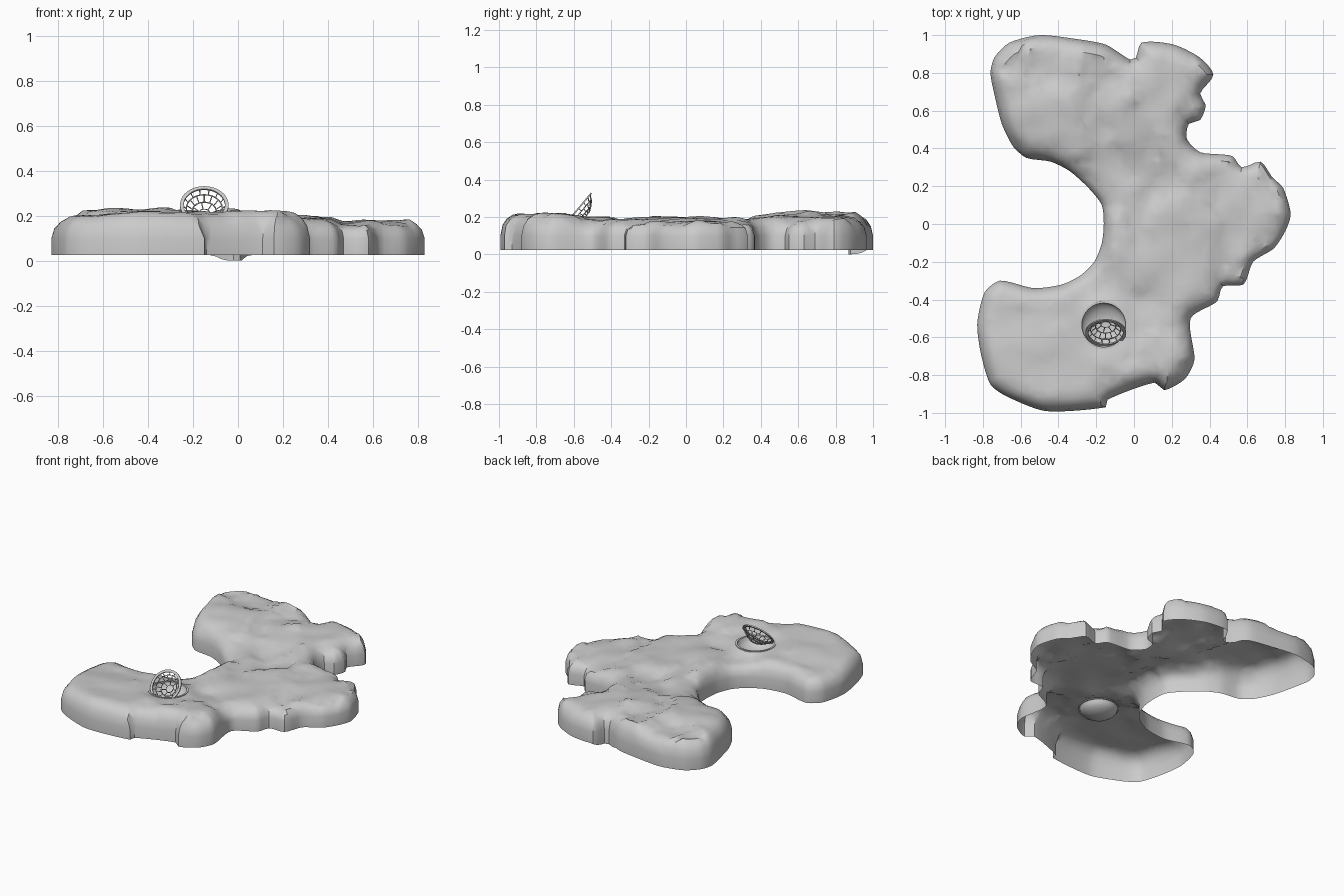
import bpy, bmesh, math, random
from mathutils import Vector, Matrix, noise
from mathutils.geometry import delaunay_2d_cdt

cube = bpy.data.objects.get("Cube")
if cube:
    bpy.data.objects.remove(cube)
random.seed(4)


def make_material(name, colour):
    mat = bpy.data.materials.new(name)
    mat.use_nodes = True
    mat.diffuse_color = colour
    mat.node_tree.nodes["Principled BSDF"].inputs["Base Color"].default_value = colour
    return mat


stone = make_material("stone grey", (0.6, 0.6, 0.6, 1))


def add_object(name, bm, angle=35):
    mesh = bpy.data.meshes.new(name)
    bm.to_mesh(mesh)
    bm.free()
    obj = bpy.data.objects.new(name, mesh)
    bpy.context.collection.objects.link(obj)
    mesh.materials.append(stone)
    bpy.ops.object.select_all(action='DESELECT')
    obj.select_set(True)
    bpy.context.view_layer.objects.active = obj
    bpy.ops.object.shade_smooth_by_angle(angle=math.radians(angle))
    return obj


# Plan outline in hundredths, counter-clockwise from the right-hand tip
OUTLINE = [
    (83, 5), (79, 19), (73, 25), (67, 33), (57, 30), (52, 36), (35, 38),
    (28, 45), (29, 53), (35, 55), (38, 63), (35, 69), (42, 79), (35, 88),
    (21, 95), (4, 96), (1, 88), (-2, 87), (-15, 95), (-31, 98), (-50, 100),
    (-66, 96), (-74, 88), (-76, 80), (-74, 69), (-70, 53), (-64, 41),
    (-57, 35), (-44, 33), (-34, 28), (-24, 19), (-17, 10), (-16, 0),
    (-17, -10), (-21, -20), (-28, -27), (-38, -32), (-53, -34), (-71, -30),
    (-79, -36), (-83, -53), (-81, -69), (-76, -85), (-68, -91), (-47, -99),
    (-15, -97), (-14, -93), (11, -84), (16, -88), (27, -82), (32, -72),
    (30, -50), (44, -41), (47, -33), (58, -32), (63, -20), (74, -13), (80, -4)]
DRAIN = Vector((-0.16, -0.535))
DRAIN_R = 0.122
NOTCH = Vector((-0.02, 0.9))
BASE, SHOULDER = 0.025, 0.1


def smooth_loop(points, step):
    """Cardinal spline through a closed loop, sampled about every step."""
    out, n = [], len(points)
    for i in range(n):
        a, b, c, d = (points[(i + k) % n] for k in (-1, 0, 1, 2))
        length = (c - b).length
        m0 = (c - a).normalized() * length * 0.7
        m1 = (d - b).normalized() * length * 0.7
        count = max(1, round(length / step))
        for k in range(count):
            t = k / count
            h = t * t * (3 - 2 * t)
            out.append(b * (1 - h) + c * h + m0 * t * (1 - t) ** 2 - m1 * t * t * (1 - t))
    return out


loop = smooth_loop([Vector(p) / 100 for p in OUTLINE], 0.03)
count = len(loop)
segments = [(loop[i], loop[(i + 1) % count]) for i in range(count)]


def edge_distance(p):
    best = 9
    for a, b in segments:
        ab = b - a
        t = min(1, max(0, (p - a).dot(ab) / ab.length_squared))
        best = min(best, (p - a - ab * t).length_squared)
    return math.sqrt(best)


def inside(p):
    hit = False
    for a, b in segments:
        if (a.y > p.y) != (b.y > p.y):
            if p.x < a.x + (b.x - a.x) * (p.y - a.y) / (b.y - a.y):
                hit = not hit
    return hit


def ramp(value, low, high):
    t = min(1, max(0, (value - low) / (high - low)))
    return t * t * (3 - 2 * t)


def rock_height(p):
    """Rounded shoulder, broad swells, broken ledges and the drain bowl."""
    q = Vector((p.x, p.y, 0.3))
    calm = 1 - 0.7 * ramp(-p.y, 0.35, 0.5) * ramp(-p.x, -0.1, 0.25)
    top = 0.18 + 0.033 * ramp(abs(p.y + 0.05), 0.3, 0.65)
    top -= 0.012 * ramp(p.x, -0.1, 0.2) + 0.015 * ramp(-p.x, 0.5, 0.8)
    top += 0.022 * (1 - ramp((p - Vector((0.5, 0.1))).length, 0.1, 0.35))
    warp = noise.noise_vector(q * 3) * 0.12
    ledge = noise.noise((q + warp) * 4)
    top += calm * (0.018 * ramp(ledge, 0.04, 0.12) - 0.014 * ramp(-ledge, 0.2, 0.28))
    top += calm * 0.013 * noise.noise(q * 8)
    width = 0.09 + 0.02 * ramp(p.x, 0.1, 0.4)
    f = min(1, edge_distance(p) / width)
    z = SHOULDER + (top - SHOULDER) * math.sqrt(1 - (1 - f) ** 2)
    r = (p - DRAIN).length
    flat = 1 - ramp(r, DRAIN_R, DRAIN_R + 0.06)
    z += (0.2 - z) * flat
    return z - 0.07 * math.sqrt(max(0, 1 - (r / DRAIN_R) ** 2))


# Rock shell: outline, inset rings, drain rings and scattered points
points = list(loop)
for offset in (0.012, 0.035, 0.065):
    for i in range(count):
        tangent = (loop[(i + 1) % count] - loop[i - 1]).normalized()
        p = loop[i] + Vector((-tangent.y, tangent.x)) * offset
        if inside(p) and edge_distance(p) > offset * 0.85:
            points.append(p)
for radius in (0.03, 0.055, 0.08, 0.1, 0.114, DRAIN_R, 0.15):
    for i in range(28):
        a = math.tau * i / 28
        points.append(DRAIN + Vector((math.cos(a), math.sin(a))) * radius)
CELL = 0.038
for i in range(-23, 24):
    for j in range(-27, 28):
        p = Vector((i + random.uniform(-0.35, 0.35), j + random.uniform(-0.35, 0.35))) * CELL
        if (p - DRAIN).length > 0.165 and inside(p) and edge_distance(p) > 0.085:
            points.append(p)

verts, _, faces, *_ = delaunay_2d_cdt(points, [], [list(range(count))], 1, 1e-5)
bm = bmesh.new()
rock_verts = [bm.verts.new((p.x, p.y, rock_height(p))) for p in verts]
for face in faces:
    bm.faces.new([rock_verts[i] for i in face])
bmesh.ops.delete(bm, geom=[v for v in bm.verts if not v.link_faces], context='VERTS')

# Upright skirt, open underneath, with a dip below the rear notch
rim = [e for e in bm.edges if e.is_boundary]
skirt = bmesh.ops.extrude_edge_only(bm, edges=rim)["geom"]
for v in skirt:
    if isinstance(v, bmesh.types.BMVert):
        v.co.z = BASE * ramp((v.co.xy - NOTCH).length, 0.025, 0.11)
bmesh.ops.recalc_face_normals(bm, faces=bm.faces)
if sum(f.normal.z * f.calc_area() for f in bm.faces) < 0:
    bmesh.ops.reverse_faces(bm, faces=bm.faces)
add_object("rock_shell", bm)


def ring(bm, radius, half_width, half_height, matrix, sides=40):
    """Closed band with a rectangular section."""
    section = [(-1, -1), (1, -1), (1, 1), (-1, 1)]
    rows = []
    for i in range(sides):
        a = math.tau * i / sides
        rows.append([bm.verts.new(matrix @ Vector((
            math.cos(a) * (radius + u * half_width),
            math.sin(a) * (radius + u * half_width), w * half_height)))
            for u, w in section])
    for i in range(sides):
        a, b = rows[i], rows[(i + 1) % sides]
        for k in range(4):
            m = (k + 1) % 4
            bm.faces.new((a[k], b[k], b[m], a[m]))
    bmesh.ops.recalc_face_normals(bm, faces=bm.faces)


# Collar around the drain bowl
bm = bmesh.new()
ring(bm, DRAIN_R, 0.006, 0.005, Matrix.Translation((DRAIN.x, DRAIN.y, 0.199)))
add_object("drain_collar", bm)

# Tilted basket strainer: rim band plus a bowl of staggered bars
tilt = Matrix.Translation((-0.15, -0.575, 0.246)) @ Matrix.Rotation(math.radians(50), 4, 'X')
bm = bmesh.new()
ring(bm, 0.1, 0.008, 0.004, tilt)
add_object("strainer_rim", bm)

bm = bmesh.new()
SPOKES, R, DEPTH = 28, 0.1, 0.06
rows = []
for level in (1, 0.8, 0.54, 0.24):
    rows.append([bm.verts.new(tilt @ Vector((
        R * level * math.cos(math.tau * i / SPOKES),
        R * level * math.sin(math.tau * i / SPOKES),
        -DEPTH * (1 - level ** 2)))) for i in range(SPOKES)])
for n, (upper, lower) in enumerate(zip(rows, rows[1:])):
    step = 2 if n < 2 else 4
    for i in range(n % 2, SPOKES, step):
        span = [(i + k) % SPOKES for k in range(step + 1)]
        bm.faces.new([upper[k] for k in span] + [lower[k] for k in reversed(span)])
basket = add_object("strainer_basket", bm)
wire = basket.modifiers.new("bars", 'WIREFRAME')
wire.thickness = 0.007
wire.use_even_offset = False
